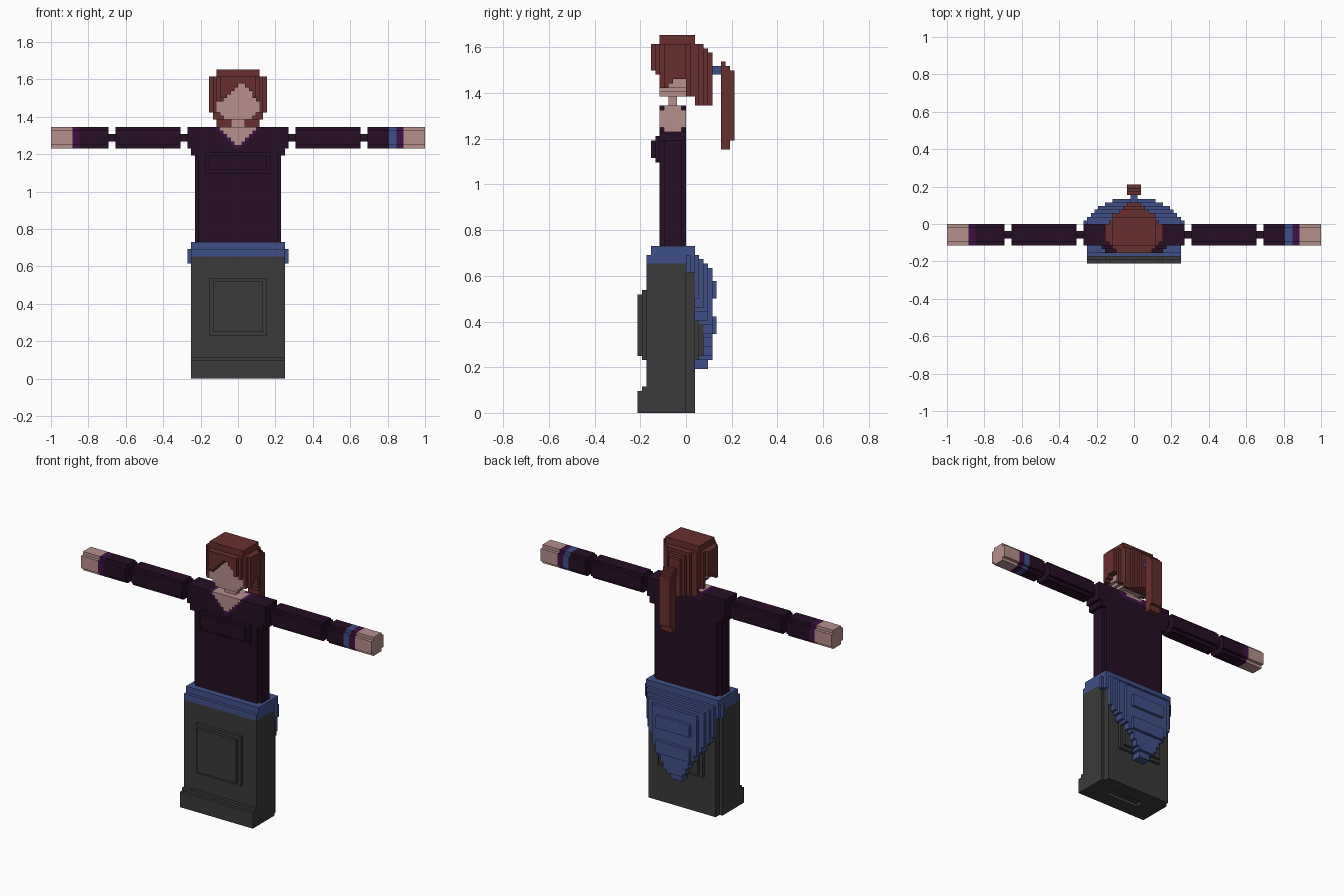
import bpy
import bmesh
import math

if "Cube" in bpy.data.objects:
    bpy.data.objects.remove(bpy.data.objects["Cube"])

U = 1 / 52  # size of one block


def material(name, rgb):
    m = bpy.data.materials.new(name)
    m.diffuse_color = (*rgb, 1)
    m.use_nodes = True
    m.node_tree.nodes["Principled BSDF"].inputs["Base Color"].default_value = m.diffuse_color
    return m


MATS = [material("skin", (0.468, 0.279, 0.263)),
        material("auburn_hair", (0.136, 0.028, 0.027)),
        material("dark_plum", (0.019, 0.0044, 0.018)),
        material("purple_trim", (0.048, 0.006, 0.058)),
        material("blue_cloth", (0.051, 0.080, 0.250)),
        material("charcoal", (0.042, 0.042, 0.042))]
SKIN, HAIR, PLUM, TRIM, BLUE, GREY = range(6)

# Outward direction and corner loop for each side of a block
SIDES = [((1, 0, 0), ((1, 0, 0), (1, 1, 0), (1, 1, 1), (1, 0, 1))),
         ((-1, 0, 0), ((0, 0, 0), (0, 0, 1), (0, 1, 1), (0, 1, 0))),
         ((0, 1, 0), ((0, 1, 0), (0, 1, 1), (1, 1, 1), (1, 1, 0))),
         ((0, -1, 0), ((0, 0, 0), (1, 0, 0), (1, 0, 1), (0, 0, 1))),
         ((0, 0, 1), ((0, 0, 1), (1, 0, 1), (1, 1, 1), (0, 1, 1))),
         ((0, 0, -1), ((0, 0, 0), (0, 1, 0), (1, 1, 0), (1, 0, 0)))]


def fill(grid, x0, x1, y0, y1, z0, z1, mat):
    for x in range(x0, x1):
        for y in range(y0, y1):
            for z in range(z0, z1):
                grid[x, y, z] = mat


def clear(grid, x0, x1, y0, y1, z0, z1):
    for x in range(x0, x1):
        for y in range(y0, y1):
            for z in range(z0, z1):
                grid.pop((x, y, z), None)


def build(name, grid):
    """Skin the filled blocks with their outer faces only."""
    bm = bmesh.new()
    corners = {}
    for (x, y, z), mat in grid.items():
        for (dx, dy, dz), loop in SIDES:
            if (x + dx, y + dy, z + dz) in grid:
                continue
            vs = []
            for a, b, c in loop:
                p = (x + a, y + b, z + c)
                if p not in corners:
                    corners[p] = bm.verts.new([k * U for k in p])
                vs.append(corners[p])
            bm.faces.new(vs).material_index = mat
    bmesh.ops.dissolve_limit(bm, angle_limit=math.radians(1), verts=bm.verts[:],
                             edges=bm.edges[:], delimit={'MATERIAL', 'NORMAL'})
    me = bpy.data.meshes.new(name)
    bm.to_mesh(me)
    bm.free()
    for m in MATS:
        me.materials.append(m)
    ob = bpy.data.objects.new(name, me)
    bpy.context.collection.objects.link(ob)
    return ob


# Long skirt with hem, raised front and back panels
skirt = {}
fill(skirt, -13, 13, -9, 0, 0, 34, GREY)
fill(skirt, -12, 12, 0, 2, 0, 34, GREY)
fill(skirt, -13, 13, -10, -9, 0, 6, GREY)
fill(skirt, -13, 13, -11, -10, 0, 5, GREY)
for y_in, y_out in ((-10, -11), (2, 3)):
    fill(skirt, -8, 8, y_in, y_in + 1, 12, 28, GREY)
    fill(skirt, -7, 7, y_out, y_out + 1, 13, 27, GREY)
clear(skirt, -6, 6, -6, -3, 0, 1)
build("skirt", skirt)

# Waist sash
sash = {}
fill(sash, -13, 13, -9, 2, 34, 36, BLUE)
fill(sash, -13, 13, -8, 2, 36, 38, BLUE)
build("waist_sash", sash)

# Pointed cloth hanging at the back, bulging towards the middle
cloth = {}
bottoms = [10, 10, 12, 13, 15, 17, 18, 20, 21, 23, 24, 26, 32, 32]
depths = [6] * 8 + [5, 5, 4, 3, 2, 1]
for x in range(-14, 14):
    i = x if x >= 0 else -x - 1
    for z in range(bottoms[i], 36):
        depth = min(depths[i], 38 - z)
        if z < 12:
            depth = 5
        fill(cloth, x, x + 1, 0 if i > 11 else 2, depth, z, z + 1, BLUE)
for z in (18, 26):
    fill(cloth, -6, 6, 6, 7, z, z + 4, BLUE)
build("back_cloth", cloth)

# Shirt with shoulders, chest and a V neckline
shirt = {}
fill(shirt, -11, 11, -6, 0, 38, 70, PLUM)
fill(shirt, -12, 12, -5, -1, 38, 70, PLUM)
fill(shirt, -13, 13, -6, 0, 62, 70, PLUM)
fill(shirt, -14, 14, -6, 0, 64, 70, PLUM)
fill(shirt, -9, 9, -7, -6, 57, 63, PLUM)
fill(shirt, -8, 8, -8, -7, 58, 62, PLUM)
fill(shirt, -6, 6, -6, 0, 69, 70, TRIM)
for z in range(64, 70):
    fill(shirt, 63 - z, z - 63, -6, -5, z, z + 1, TRIM)
    fill(shirt, 64 - z, z - 64, -6, -5, z, z + 1, SKIN)
fill(shirt, -5, 5, -5, -1, 69, 70, SKIN)
fill(shirt, -5, 5, -1, 0, 68, 69, TRIM)
fill(shirt, -3, 3, -1, 0, 69, 70, SKIN)
build("shirt", shirt)


def arm(name, side, bands):
    grid = {}

    def span(a, b, y0, y1, z0, z1, mat):
        lo, hi = (a, b) if side > 0 else (-b, -a)
        fill(grid, lo, hi, y0, y1, z0, z1, mat)

    span(14, 16, -4, -2, 66, 68, PLUM)
    span(34, 36, -4, -2, 66, 68, PLUM)
    for a, b, mat in bands:
        span(a, b, -6, 0, 65, 69, mat)
        span(a, b, -5, -1, 64, 70, mat)
    build(name, grid)


# Arms held straight out, with cuffs and a wristband on one side
arm("right_arm", -1, ((16, 34, PLUM), (36, 44, PLUM), (44, 46, TRIM), (46, 52, SKIN)))
arm("left_arm", 1, ((16, 34, PLUM), (36, 42, PLUM), (42, 44, BLUE),
                    (44, 46, TRIM), (46, 52, SKIN)))

# Neck and head
head = {}
fill(head, -2, 2, -4, -2, 70, 72, SKIN)
fill(head, -4, 4, -6, 0, 72, 73, SKIN)
fill(head, -5, 5, -6, 0, 73, 74, SKIN)
fill(head, -6, 6, -6, 0, 74, 83, SKIN)
build("head", head)

# Hair: rounded footprint, uneven fringe, longer at the back
hair = {}
widths = [5, 6, 7, 8, 8, 8, 8, 8, 7, 6, 6, 4, 3, 2]
lows = [78, 77, 74, 74, 75, 76, 76, 76, 72, 72, 70, 70, 70, 70]
tops = [84, 84, 86, 86, 86, 86, 86, 86, 86, 86, 84, 84, 83, 82]
fringe = [74, 74, 76, 77, 78, 79, 80, 81, 82, 82, 81, 80, 78, 76, 74, 74]
for i, w in enumerate(widths):
    y = i - 8
    for x in range(-w, w):
        low = max(lows[i], fringe[x + 8]) if y < -5 else lows[i]
        top = tops[i] if -6 <= x < 6 else min(tops[i], 84)
        for z in range(low, top):
            if (x, y, z) not in head:
                hair[x, y, z] = HAIR
build("hair", hair)

# Ponytail and its tie
tie = {}
fill(tie, -1, 1, 6, 8, 77, 79, BLUE)
build("hair_tie", tie)
tail = {}
fill(tail, -2, 2, 8, 9, 60, 80, HAIR)
fill(tail, -2, 2, 9, 10, 60, 79, HAIR)
fill(tail, -2, 2, 10, 11, 62, 78, HAIR)
build("ponytail", tail)
